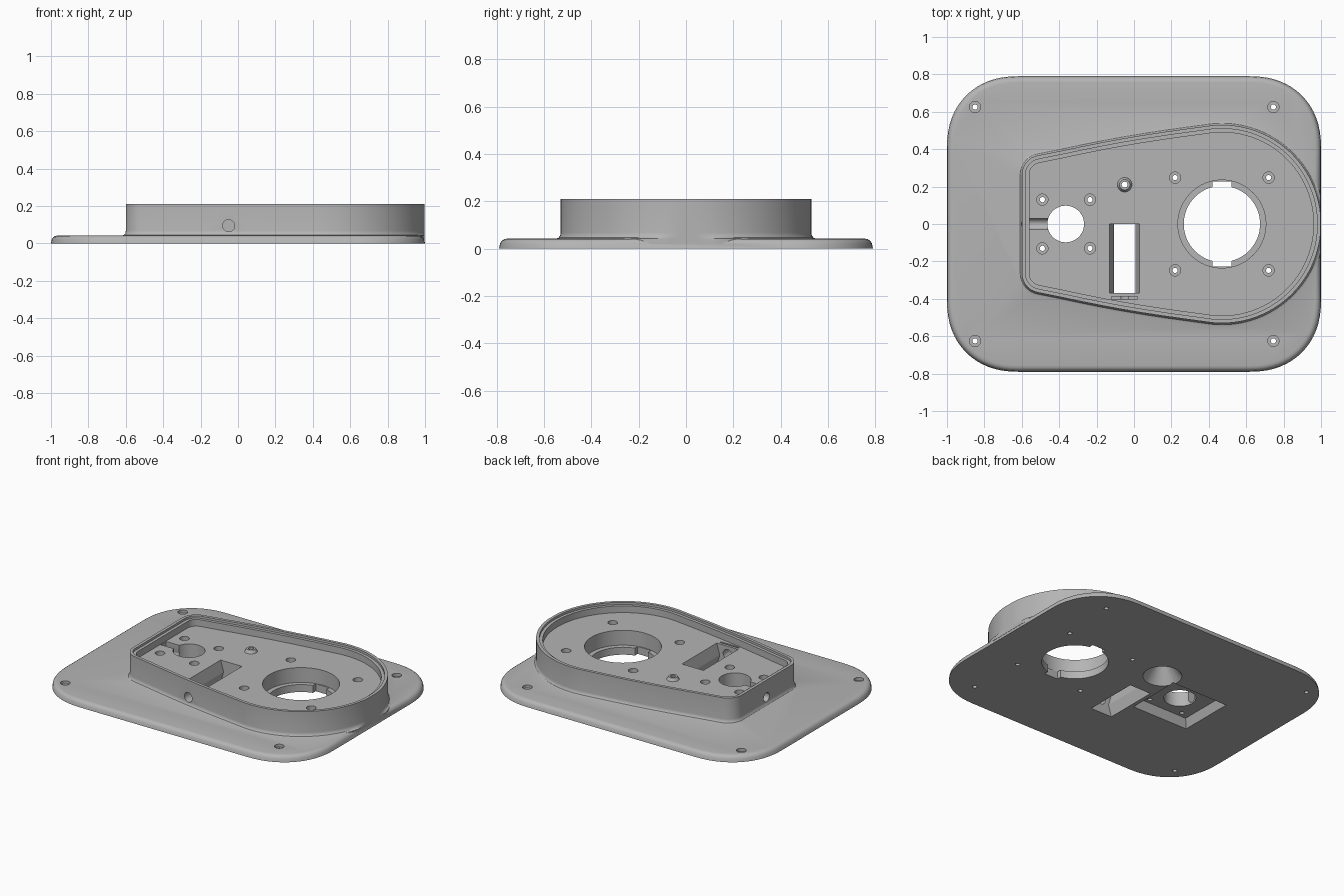
import bpy, bmesh, math
from mathutils import Vector

if "Cube" in bpy.data.objects:
    bpy.data.objects.remove(bpy.data.objects["Cube"], do_unlink=True)

grey = bpy.data.materials.new("plain_grey")
grey.use_nodes = True
COLOUR = (0.46, 0.46, 0.46, 1)
grey.diffuse_color = COLOUR
grey.node_tree.nodes["Principled BSDF"].inputs["Base Color"].default_value = COLOUR


def finish(bm, name):
    bmesh.ops.recalc_face_normals(bm, faces=bm.faces)
    mesh = bpy.data.meshes.new(name)
    bm.to_mesh(mesh)
    bm.free()
    ob = bpy.data.objects.new(name, mesh)
    bpy.context.collection.objects.link(ob)
    mesh.materials.append(grey)
    return ob


def inset(points, d):
    """Move a counter-clockwise outline inwards by d."""
    out = []
    for i, p in enumerate(points):
        t = (points[(i + 1) % len(points)] - points[i - 1]).normalized()
        out.append(p + Vector((-t.y, t.x)) * d)
    return out


def loft(name, points, rings, x_limit=9):
    """Solid from an outline and a list of (inset, height) rings."""
    bm = bmesh.new()
    rows = []
    for d, z in rings:
        rows.append([bm.verts.new((min(p.x, x_limit), p.y, z)) for p in inset(points, d)])
    n = len(points)
    for a, b in zip(rows, rows[1:]):
        for i in range(n):
            j = (i + 1) % n
            bm.faces.new((a[i], a[j], b[j], b[i]))
    bm.faces.new(rows[0][::-1])
    bm.faces.new(rows[-1])
    return finish(bm, name)


def frustum(x0, x1, y0, y1, z0, z1, top_x=0.0, top_y=0.0):
    """Box whose top is drawn in by top_x and top_y."""
    bm = bmesh.new()
    rows = []
    for z, dx, dy in ((z0, 0, 0), (z1, top_x, top_y)):
        a, b, c, d = x0 + dx, x1 - dx, y0 + dy, y1 - dy
        rows.append([bm.verts.new((x, y, z)) for x, y in ((a, c), (b, c), (b, d), (a, d))])
    for i in range(4):
        j = (i + 1) % 4
        bm.faces.new((rows[0][i], rows[0][j], rows[1][j], rows[1][i]))
    bm.faces.new(rows[0][::-1])
    bm.faces.new(rows[1])
    return finish(bm, "cutter")


def rod(start, end, r1, r2=None, sides=32):
    """Cylinder or cone between two points."""
    start, end = Vector(start), Vector(end)
    bm = bmesh.new()
    bmesh.ops.create_cone(bm, cap_ends=True, segments=sides, radius1=r1,
                          radius2=r1 if r2 is None else r2, depth=(end - start).length)
    turn = Vector((0, 0, 1)).rotation_difference(end - start).to_matrix()
    bmesh.ops.rotate(bm, verts=bm.verts, matrix=turn, cent=(0, 0, 0))
    bmesh.ops.translate(bm, verts=bm.verts, vec=(start + end) / 2)
    return finish(bm, "cutter")


def combine(target, other, operation="DIFFERENCE"):
    mod = target.modifiers.new("bool", "BOOLEAN")
    mod.operation, mod.solver, mod.object = operation, "EXACT", other
    bpy.context.view_layer.objects.active = target
    bpy.ops.object.modifier_apply(modifier=mod.name)
    bpy.data.objects.remove(other, do_unlink=True)


# Plate outline: rounded rectangle with soft corners
W, D, R, E = 1.0, 0.79, 0.38, 2 / 2.2
plate_outline = []
for sx, sy, a0 in ((1, 1, 0), (-1, 1, 90), (-1, -1, 180), (1, -1, 270)):
    for k in range(17):
        a = math.radians(a0 + 90 * k / 16)
        c, s = abs(math.cos(a)) ** E, abs(math.sin(a)) ** E
        plate_outline.append(Vector((sx * (W - R + R * c), sy * (D - R + R * s))))

# Housing outline: big round end, straight flanks, narrow flat end
CX, CR, FLOOR, PLATE = 0.47, 0.53, 0.15, 0.042
half = []
for k in range(33):
    a = math.radians(100 * k / 32)
    half.append(Vector((CX + CR * math.cos(a), CR * math.sin(a))))
flank_start, flank_end = half[-1], Vector((-0.50, 0.367))
for k in range(1, 8):
    p = flank_start.lerp(flank_end, k / 8)
    half.append(p + Vector((0, 0.012 * math.sin(math.pi * k / 8))))
for k in range(9):
    a = math.radians(100 + 80 * k / 8)
    half.append(Vector((-0.495 + 0.105 * math.cos(a), 0.263 + 0.105 * math.sin(a))))
housing_outline = half + [Vector((p.x, -p.y)) for p in reversed(half[1:])]

# Base: plate joined to the housing with a small fillet and a stepped rim
base = loft("base_plate_with_housing", plate_outline,
            [(0, 0), (0.004, 0.022), (0.012, 0.034), (0.022, 0.04), (0.034, PLATE)])
housing = loft("housing", housing_outline,
               [(-0.02, 0.02), (-0.02, PLATE), (-0.009, 0.046), (-0.002, 0.055), (0, 0.068),
                (0, 0.21), (0.02, 0.21), (0.02, 0.195), (0.04, 0.195), (0.04, FLOOR)], 0.998)
combine(base, housing, "UNION")

cutters = []

# Large opening with a bottom ledge and two notches
cutters += [rod((CX, 0, 0.05), (CX, 0, 0.3), 0.235, sides=64),
            rod((CX, 0, -0.1), (CX, 0, 0.1), 0.204, sides=64),
            frustum(CX - 0.05, CX + 0.05, -0.228, 0.228, -0.1, 0.08)]

# Small opening, its underside pocket and the cable channel
SX = -0.365
cutters += [rod((SX, 0, -0.1), (SX, 0, 0.3), 0.098, sides=48),
            frustum(SX - 0.21, SX + 0.21, -0.19, 0.19, -0.001, 0.055, 0.025, 0.025),
            rod((-0.7, 0, 0.095), (SX, 0, 0.095), 0.03),
            frustum(-0.558, SX, -0.029, 0.029, 0.095, 0.18)]

# Rectangular slot pinched at mid height, clip groove and side hole
slot = (-0.13, 0.03, -0.37, 0)
cutters += [frustum(*slot, -0.001, 0.08, 0.024),
            frustum(*slot, FLOOR + 0.001, 0.07, 0.024),
            frustum(-0.12, 0.02, -0.4, -0.388, 0.12, 0.18),
            rod((-0.05, -0.7, 0.095), (-0.05, -0.3, 0.095), 0.032)]

# Hollow cone under the boss
BX, BY = -0.05, 0.21
cutters += [rod((BX, BY, -0.001), (BX, BY, 0.1), 0.12, 0.05),
            rod((BX, BY, 0.05), (BX, BY, 0.3), 0.016)]

# Counterbored screw holes: plate corners, large opening, small opening
screws = [(x, y, PLATE, 0.02) for x in (-0.85, 0.745) for y in (-0.625, 0.625)]
screws += [(x, y, FLOOR, 0.04) for x in (0.22, 0.72) for y in (-0.248, 0.248)]
screws += [(x, y, FLOOR, 0.04) for x in (-0.49, -0.235) for y in (-0.13, 0.13)]
for x, y, top, depth in screws:
    cutters += [rod((x, y, top - depth), (x, y, top + 0.03), 0.03, sides=24),
                rod((x, y, -0.1), (x, y, top), 0.014, sides=24)]

for c in cutters:
    combine(base, c)

# Small raised boss with a screw hole
boss = rod((BX, BY, FLOOR - 0.002), (BX, BY, FLOOR + 0.02), 0.04, 0.028)
boss.name = "screw_boss"
combine(boss, rod((BX, BY, 0), (BX, BY, 0.3), 0.016))

# Smooth rounded surfaces, keep edges crisp
bpy.ops.object.select_all(action="DESELECT")
for ob in (base, boss):
    ob.select_set(True)
bpy.context.view_layer.objects.active = base
bpy.ops.object.shade_smooth_by_angle(angle=math.radians(32))
